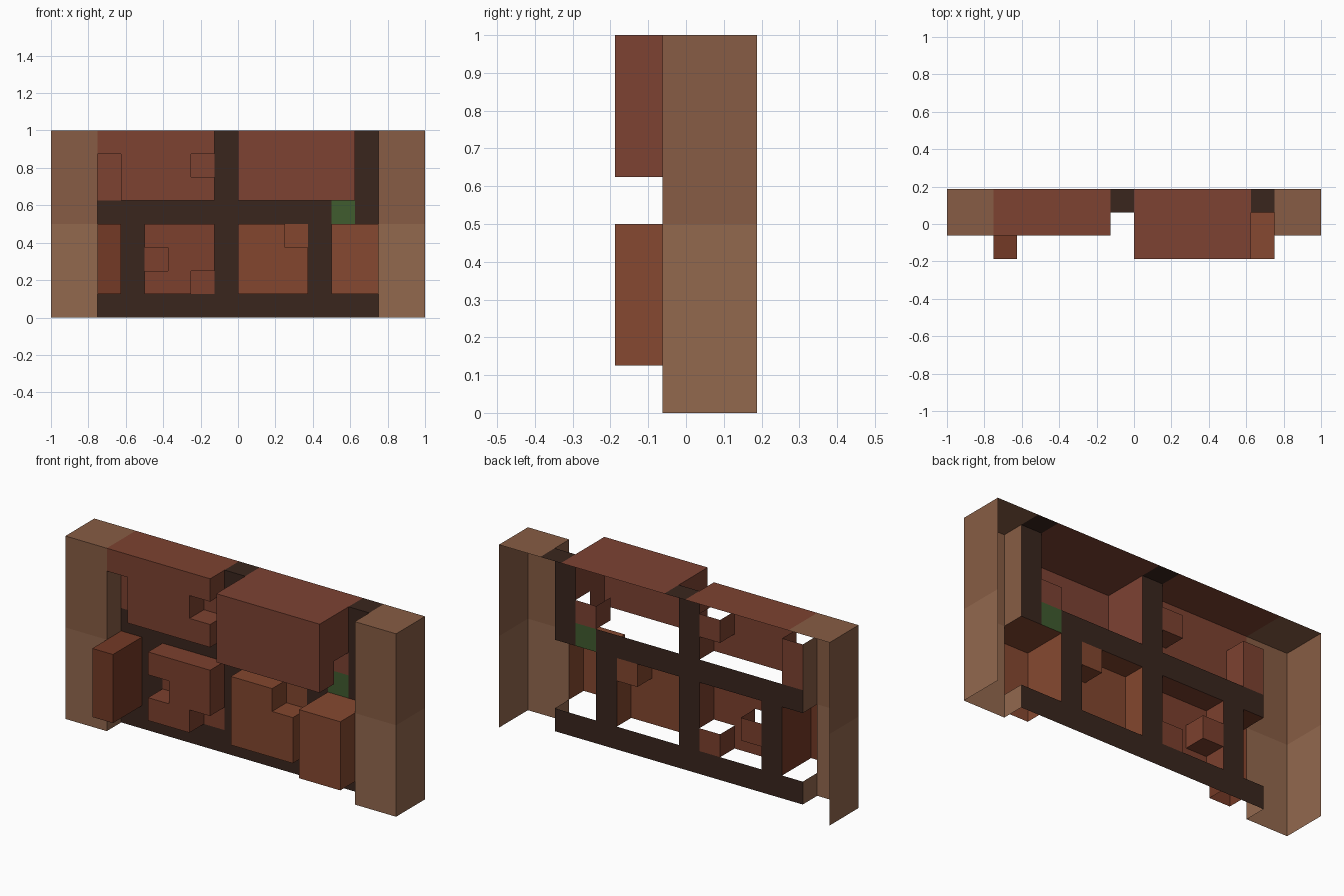
import bpy, bmesh

if "Cube" in bpy.data.objects:
    bpy.data.objects.remove(bpy.data.objects["Cube"])

C = 0.125  # one block of the grid

# name: (x0, x1, z0, z1 in blocks, depth in blocks, sRGB colour)
PARTS = {
    "mortar": (2, 14, 0, 8, 1, (60, 42, 35)),
    "left_post_lower": (0, 2, 0, 4, 2, (145, 104, 79)),
    "left_post_upper": (0, 2, 4, 8, 2, (134, 93, 70)),
    "right_post_lower": (14, 16, 0, 4, 2, (145, 104, 79)),
    "right_post_upper": (14, 16, 4, 8, 2, (134, 93, 70)),
    "upper_left_brick": (2, 7, 5, 8, 2, (124, 68, 52)),
    "upper_right_brick": (8, 13, 5, 8, 3, (124, 68, 54)),
    "lower_left_brick": (2, 3, 1, 4, 3, (115, 60, 42)),
    "lower_inner_left_brick": (4, 7, 1, 4, 2, (123, 66, 49)),
    "lower_inner_right_brick": (8, 11, 1, 4, 2, (130, 72, 50)),
    "lower_right_brick": (12, 14, 1, 4, 3, (133, 74, 52)),
    "moss_patch": (12, 13, 4, 5, 1, (66, 92, 50)),
}

# chipped corners: x0, x1, z0, z1, layers removed
CHIPS = [
    (2, 3, 5, 7, (1,)), (6, 7, 6, 7, (1,)),
    (4, 5, 2, 3, (1,)), (6, 7, 1, 2, (1,)),
    (10, 11, 3, 4, (1,)),
    (12, 13, 5, 6, (1,)),   # chip hidden behind the front of the brick
]

# fill the block grid, layer 0 at the back
grid = {}
for name, (x0, x1, z0, z1, depth, _) in PARTS.items():
    for x in range(x0, x1):
        for z in range(z0, z1):
            for layer in range(depth):
                grid[x, layer, z] = name
for x0, x1, z0, z1, layers in CHIPS:
    for x in range(x0, x1):
        for z in range(z0, z1):
            for layer in layers:
                grid.pop((x, layer, z), None)

# exposed sides: neighbour offset and corners; back and underside stay open
SIDES = [
    ((0, 1, 0), [(0, 1, 0), (1, 1, 0), (1, 1, 1), (0, 1, 1)]),   # front
    ((1, 0, 0), [(1, 1, 0), (1, 0, 0), (1, 0, 1), (1, 1, 1)]),   # right
    ((-1, 0, 0), [(0, 0, 0), (0, 1, 0), (0, 1, 1), (0, 0, 1)]),  # left
    ((0, 0, 1), [(0, 1, 1), (1, 1, 1), (1, 0, 1), (0, 0, 1)]),   # top
]


def linear(c):
    return tuple((v / 255) ** 2.2 for v in c) + (1,)


def build(name, colour):
    bm = bmesh.new()
    for (x, y, z), owner in grid.items():
        if owner != name:
            continue
        for (dx, dy, dz), corners in SIDES:
            if (x + dx, y + dy, z + dz) in grid:
                continue
            bm.faces.new([bm.verts.new(((x + a) * C - 1, 1.5 * C - (y + b) * C, (z + c) * C))
                          for a, b, c in corners])
    bmesh.ops.remove_doubles(bm, verts=bm.verts, dist=1e-4)
    if name != "mortar":  # merge flat areas
        bmesh.ops.dissolve_limit(bm, angle_limit=0.02, verts=bm.verts, edges=bm.edges)
    mesh = bpy.data.meshes.new(name)
    bm.to_mesh(mesh)
    bm.free()
    mat = bpy.data.materials.new(name + "_colour")
    mat.diffuse_color = linear(colour)
    mat.use_nodes = True
    mat.node_tree.nodes["Principled BSDF"].inputs["Base Color"].default_value = mat.diffuse_color
    mesh.materials.append(mat)
    bpy.context.collection.objects.link(bpy.data.objects.new(name, mesh))


for name, spec in PARTS.items():
    build(name, spec[5])
